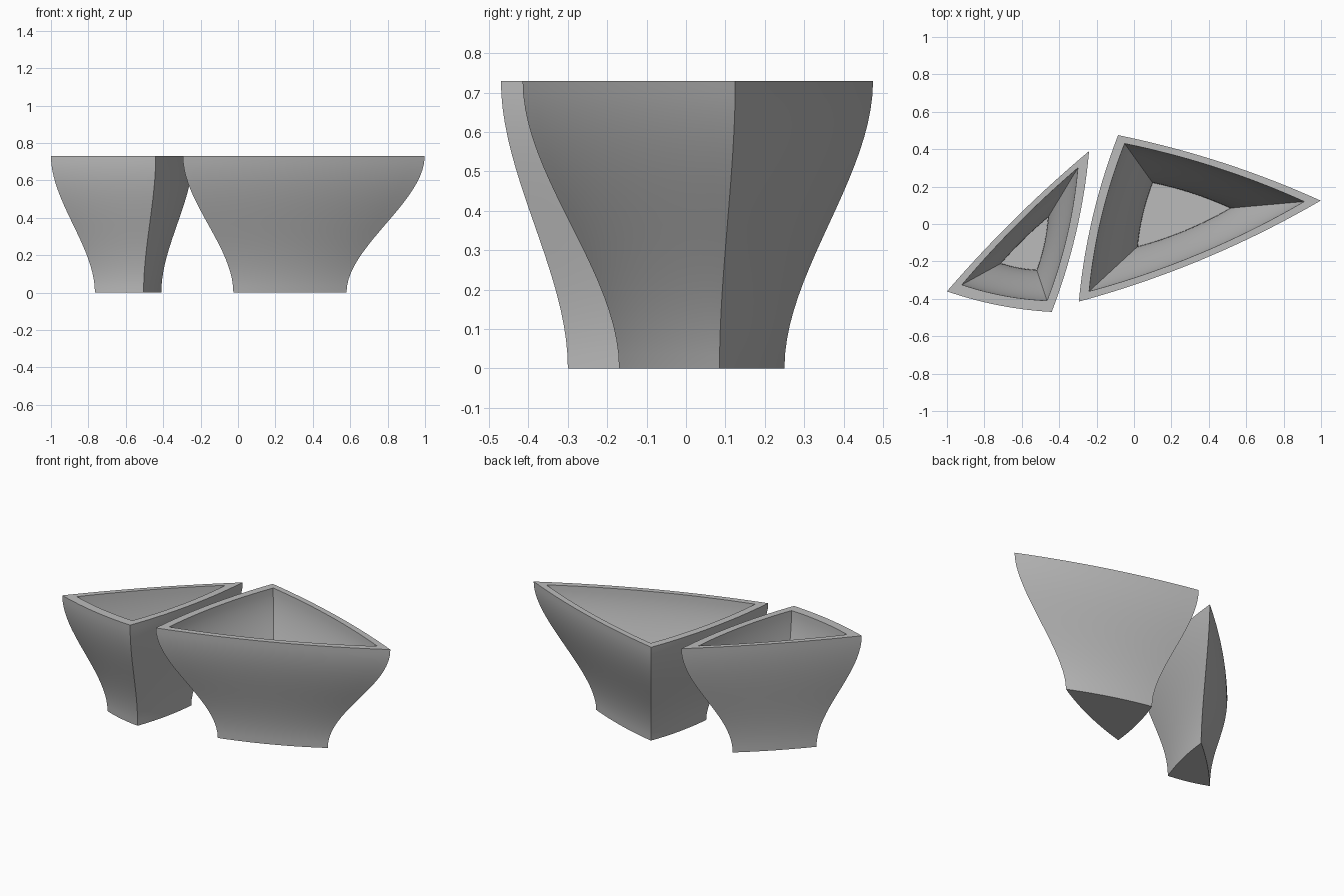
import bpy
import bmesh
import math
from mathutils import Vector

default = bpy.data.objects.get("Cube")
if default:
    bpy.data.objects.remove(default, do_unlink=True)

SEGMENTS = 14   # points along each bowed side
LEVELS = 20     # rings between base and rim
HEIGHT = 0.73
FLOOR = 0.05

grey = bpy.data.materials.new("matte_grey")
grey.use_nodes = True
colour = (0.5, 0.5, 0.5, 1)
grey.diffuse_color = colour
grey.node_tree.nodes["Principled BSDF"].inputs["Base Color"].default_value = colour


def bowed_triangle(corners, bows):
    """Triangle outline (anticlockwise) whose sides bulge outward."""
    points = []
    for i in range(3):
        a, b = corners[i], corners[(i + 1) % 3]
        side = b - a
        outward = Vector((side.y, -side.x))
        for k in range(SEGMENTS):
            u = k / SEGMENTS
            points.append(a + side * u + outward * (bows[i] * 4 * u * (1 - u)))
    return points


def rings(bm, base, rim, bows, z_low):
    """Stack of outlines that flares from base to rim along an S curve."""
    stack = []
    for level in range(LEVELS + 1):
        t = level / LEVELS
        ease = t * t * (3 - 2 * t)
        corners = [Vector(b).lerp(Vector(r), ease) for b, r in zip(base, rim)]
        z = z_low + (HEIGHT - z_low) * t
        stack.append([bm.verts.new((p.x, p.y, z)) for p in bowed_triangle(corners, bows)])
    return stack


def make_planter(name, base, rim, inner_floor, inner_rim, bows):
    bm = bmesh.new()
    outer = rings(bm, base, rim, bows, 0)
    inner = rings(bm, inner_floor, inner_rim, bows, FLOOR)
    # Outside wall, flat rim and inside wall form one continuous strip
    strip = outer + inner[::-1]
    for low, high in zip(strip, strip[1:]):
        count = len(low)
        for i in range(count):
            j = (i + 1) % count
            bm.faces.new((low[i], low[j], high[j], high[i]))
    # Underside and inside floor
    bm.faces.new(outer[0][::-1])
    bm.faces.new(inner[0])
    bmesh.ops.recalc_face_normals(bm, faces=bm.faces)

    mesh = bpy.data.meshes.new(name)
    bm.to_mesh(mesh)
    bm.free()
    mesh.materials.append(grey)
    obj = bpy.data.objects.new(name, mesh)
    bpy.context.collection.objects.link(obj)
    bpy.ops.object.select_all(action='DESELECT')
    obj.select_set(True)
    bpy.context.view_layer.objects.active = obj
    bpy.ops.object.shade_smooth_by_angle(angle=math.radians(30))
    return obj


make_planter(
    "small_planter",
    base=[(-0.765, -0.235), (-0.505, -0.30), (-0.41, 0.11)],
    rim=[(-1.0, -0.36), (-0.44, -0.47), (-0.24, 0.39)],
    inner_floor=[(-0.71, -0.21), (-0.52, -0.245), (-0.46, 0.035)],
    inner_rim=[(-0.92, -0.325), (-0.465, -0.41), (-0.30, 0.30)],
    bows=[0.035, 0.035, 0.02],
)

make_planter(
    "large_planter",
    base=[(-0.025, -0.17), (0.58, 0.085), (0.075, 0.25)],
    rim=[(-0.295, -0.415), (0.998, 0.125), (-0.085, 0.475)],
    inner_floor=[(0.02, -0.12), (0.515, 0.085), (0.10, 0.22)],
    inner_rim=[(-0.24, -0.36), (0.91, 0.12), (-0.05, 0.43)],
    bows=[0.033, 0.028, 0.035],
)
